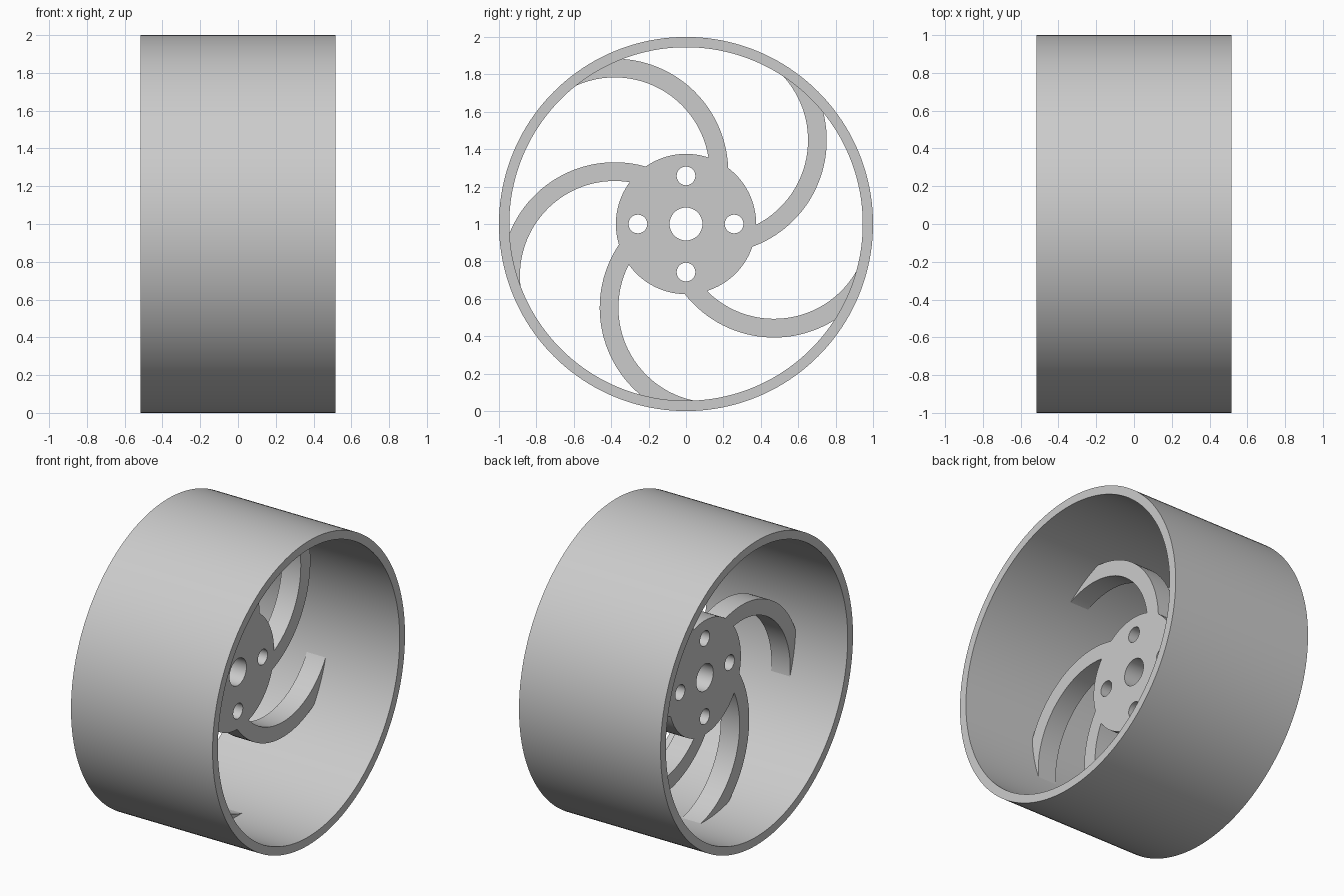
import bpy
import bmesh
from math import cos, sin, acos, atan2, radians, tau
from mathutils import Matrix

cube = bpy.data.objects.get("Cube")
if cube:
    bpy.data.objects.remove(cube, do_unlink=True)

RIM_OUT, RIM_IN, RIM_HALF = 1.0, 0.945, 0.515
HUB_R, HUB_BACK, HUB_FRONT = 0.375, -0.137, 0.0
SPOKES, ARC_CENTRE, ARC_IN, ARC_OUT = 5, 0.471, 0.507, 0.607
TIP_R = 0.96  # spoke tips run slightly into the rim

grey = bpy.data.materials.new("plain grey")
grey.use_nodes = True
colour = (0.6, 0.6, 0.6, 1)
grey.diffuse_color = colour
grey.node_tree.nodes["Principled BSDF"].inputs["Base Color"].default_value = colour


def arc(cx, cy, r, a, b, n):
    """Points along an arc from angle a to angle b."""
    return [(cx + r * cos(a + (b - a) * i / n), cy + r * sin(a + (b - a) * i / n))
            for i in range(n + 1)]


def circle(r, n, cx=0, cy=0):
    return arc(cx, cy, r, 0, tau, n)[:-1]


def extruded(name, outlines, x0, x1):
    """Filled outlines in the wheel plane, extruded along the axle from x0 to x1."""
    curve = bpy.data.curves.new(name, 'CURVE')
    curve.dimensions = '2D'
    curve.fill_mode = 'BOTH'
    curve.extrude = (x1 - x0) / 2
    for pts in outlines:
        spline = curve.splines.new('POLY')
        spline.points.add(len(pts) - 1)
        for p, (u, v) in zip(spline.points, pts):
            p.co = (u, v, 0, 1)
        spline.use_cyclic_u = True
    helper = bpy.data.objects.new(name + "_outline", curve)
    bpy.context.collection.objects.link(helper)
    graph = bpy.context.evaluated_depsgraph_get()
    mesh = bpy.data.meshes.new_from_object(helper.evaluated_get(graph))
    bpy.data.objects.remove(helper, do_unlink=True)

    # Weld the caps to the walls and turn the axle onto x
    bm = bmesh.new()
    bm.from_mesh(mesh)
    bmesh.ops.remove_doubles(bm, verts=bm.verts, dist=0.0001)
    turn = Matrix(((0, 0, 1), (1, 0, 0), (0, 1, 0))).to_4x4()
    shift = Matrix.Translation(((x0 + x1) / 2, 0, 1))
    bmesh.ops.transform(bm, matrix=shift @ turn, verts=bm.verts)
    bmesh.ops.recalc_face_normals(bm, faces=bm.faces)
    bm.to_mesh(mesh)
    bm.free()
    mesh.materials.clear()
    mesh.materials.append(grey)

    obj = bpy.data.objects.new(name, mesh)
    bpy.context.collection.objects.link(obj)
    bpy.ops.object.select_all(action='DESELECT')
    obj.select_set(True)
    bpy.context.view_layer.objects.active = obj
    bpy.ops.object.shade_smooth_by_angle(angle=radians(30))
    return obj


def edge_angle(r, reach):
    """Angle on a spoke arc of radius r where it is `reach` from the axle."""
    return -acos((reach ** 2 - ARC_CENTRE ** 2 - r ** 2) / (2 * ARC_CENTRE * r))


# Outer rim: an open drum
extruded("rim", [circle(RIM_OUT, 160), circle(RIM_IN, 160)], -RIM_HALF, RIM_HALF)

# Hub with curved spokes: one outline, repeated around the axle
step = tau / SPOKES
out_edge = arc(ARC_CENTRE, 0, ARC_OUT, edge_angle(ARC_OUT, HUB_R),
               edge_angle(ARC_OUT, TIP_R), 28)
in_edge = arc(ARC_CENTRE, 0, ARC_IN, edge_angle(ARC_IN, TIP_R),
              edge_angle(ARC_IN, HUB_R), 28)
hub_start = atan2(in_edge[-1][1], in_edge[-1][0])
hub_end = atan2(out_edge[0][1], out_edge[0][0]) + step
hub_arc = arc(0, 0, HUB_R, hub_start, hub_end, 16)[1:-1]
sector = out_edge + in_edge + hub_arc
outline = [(u * cos(k * step) - v * sin(k * step), u * sin(k * step) + v * cos(k * step))
           for k in range(SPOKES) for u, v in sector]

# Axle hole and four bolt holes
holes = [circle(0.088, 48)]
for k in range(4):
    a = k * tau / 4
    holes.append(circle(0.05, 32, 0.257 * cos(a), 0.257 * sin(a)))
extruded("hub_and_spokes", [outline] + holes, HUB_BACK, HUB_FRONT)
